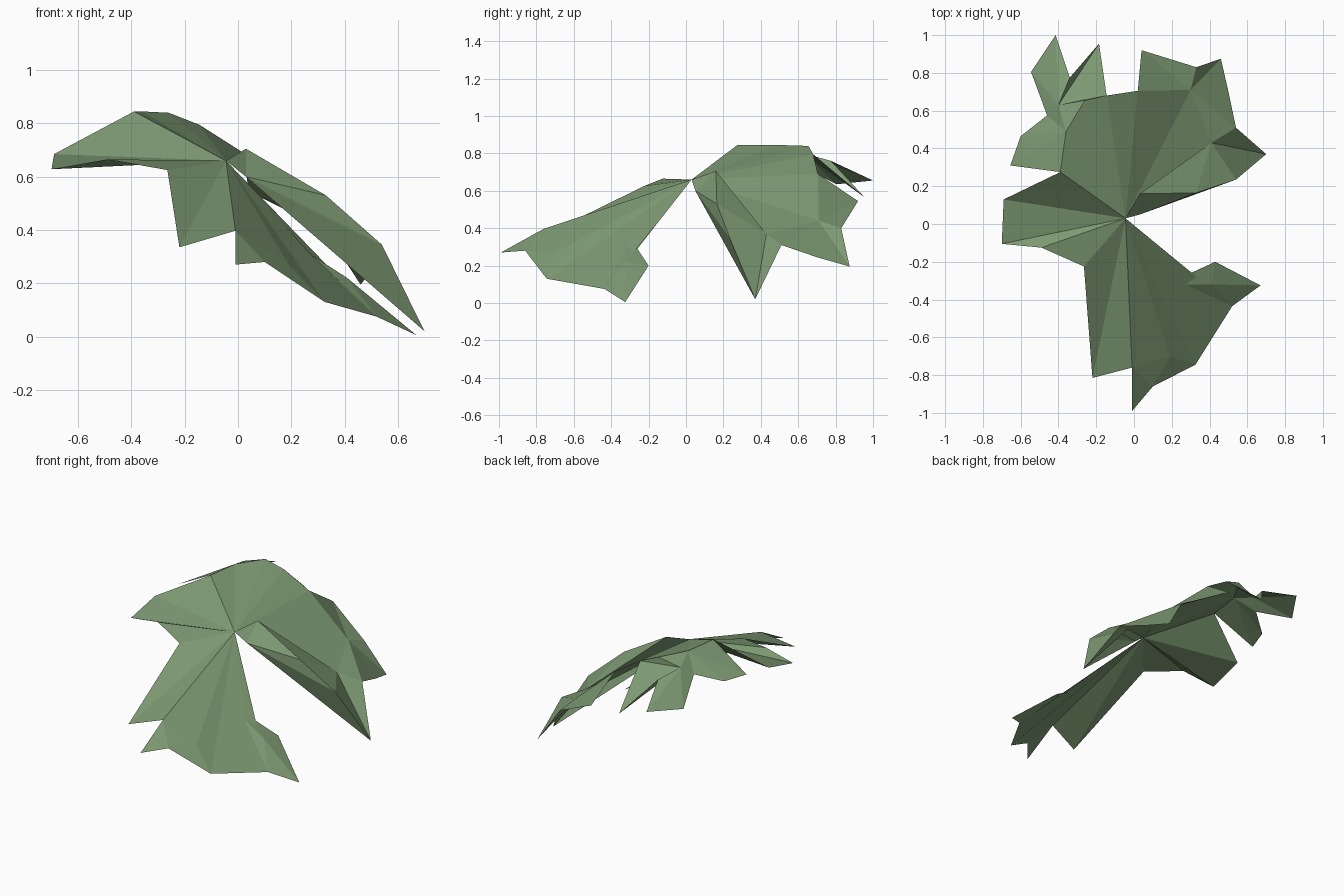
import bpy
import bmesh
from mathutils import Vector

if "Cube" in bpy.data.objects:
    bpy.data.objects.remove(bpy.data.objects["Cube"])

green = bpy.data.materials.new("leaf green")
green.diffuse_color = (0.205, 0.32, 0.17, 1)
green.use_nodes = True
green.node_tree.nodes["Principled BSDF"].inputs["Base Color"].default_value = green.diffuse_color

UP, FORWARD = Vector((0, 0, 1)), Vector((0, -1, 0))


def leaf_part(name, *fans, facing=UP):
    """Flat-faced sheet made of fans: each fan is a hub followed by its rim."""
    bm = bmesh.new()
    cache = {}

    def vert(p):
        if p not in cache:
            cache[p] = bm.verts.new(p)
        return cache[p]

    for hub, *rim in fans:
        for a, b in zip(rim, rim[1:]):
            face = bm.faces.new([vert(hub), vert(a), vert(b)])
            face.normal_update()
            if face.normal.dot(facing) < 0:
                face.normal_flip()
    mesh = bpy.data.meshes.new(name)
    bm.to_mesh(mesh)
    bm.free()
    mesh.materials.append(green)
    bpy.context.collection.objects.link(bpy.data.objects.new(name, mesh))


# Points shared between neighbouring parts
stem = (-0.045, 0.03, 0.66)
crest = (-0.39, 0.275, 0.845)
shoulder = (-0.36, 0.49, 0.845)
ridge = (-0.26, 0.655, 0.84)
back_a = (-0.145, 0.68, 0.795)
back_b = (0.02, 0.705, 0.69)
back_c = (0.30, 0.71, 0.44)
back_d = (0.54, 0.51, 0.31)
valley = (0.41, 0.43, 0.37)
edge_a = (0.03, 0.16, 0.705)
edge_b = (0.33, 0.165, 0.53)
edge_c = (0.54, 0.235, 0.345)
tip = (0.70, 0.37, 0.02)
pleat = (0.03, 0.05, 0.60)
side_root = (-0.265, -0.225, 0.625)
front_mid = (-0.01, -0.76, 0.397)
front_fold = (0.19, -0.70, 0.27)
front_corner = (0.325, -0.745, 0.13)
front_side = (0.52, -0.435, 0.075)
notch = (0.27, -0.32, 0.31)
notch_edge = (0.30, -0.26, 0.29)

# Big back lobe, with its valley toward the drooping tip
leaf_part("back_lobe",
          (stem, crest, shoulder, ridge, back_a, back_b, back_c, valley, edge_a),
          (valley, back_c, back_d, tip, edge_c, edge_b, edge_a))
# Folded strip under the leading edge of the back lobe
leaf_part("back_lobe_fold", (pleat, stem, edge_a, edge_b, edge_c, tip), facing=FORWARD)

# Small lobes along the back rim
leaf_part("back_right_lobelet",
          (back_c, back_b, (0.04, 0.92, 0.545), (0.33, 0.83, 0.40),
           (0.46, 0.875, 0.195), (0.50, 0.70, 0.245), back_d))
knot = (-0.40, 0.63, 0.80)
cleft = (-0.34, 0.775, 0.76)
leaf_part("back_left_lobelet",
          (knot, (-0.46, 0.575, 0.75), (-0.545, 0.805, 0.635), (-0.415, 1.0, 0.655), cleft,
           (-0.185, 0.955, 0.565), back_a, ridge, shoulder))
leaf_part("left_rear_lobelet",
          (shoulder, crest, (-0.655, 0.31, 0.70), (-0.60, 0.465, 0.70),
           (-0.46, 0.575, 0.75), knot))

# Left lobe
leaf_part("left_lobe",
          (stem, crest, (-0.69, 0.13, 0.685), (-0.70, -0.105, 0.628),
           (-0.49, -0.125, 0.665), side_root))

# Front lobe and its two lobelets
leaf_part("front_lobe",
          (stem, side_root, (-0.22, -0.815, 0.335), front_mid, front_fold, front_corner,
           front_side, notch, notch_edge, (0.03, -0.04, 0.58)))
leaf_part("front_lobelet",
          (front_fold, front_mid, (0.10, -0.86, 0.28), front_corner),
          ((0.10, -0.86, 0.28), front_mid, (-0.01, -0.99, 0.27)))
leaf_part("front_right_lobelet",
          ((0.41, -0.32, 0.22), notch, notch_edge, (0.43, -0.20, 0.20),
           (0.67, -0.325, 0.005), front_side, notch))
